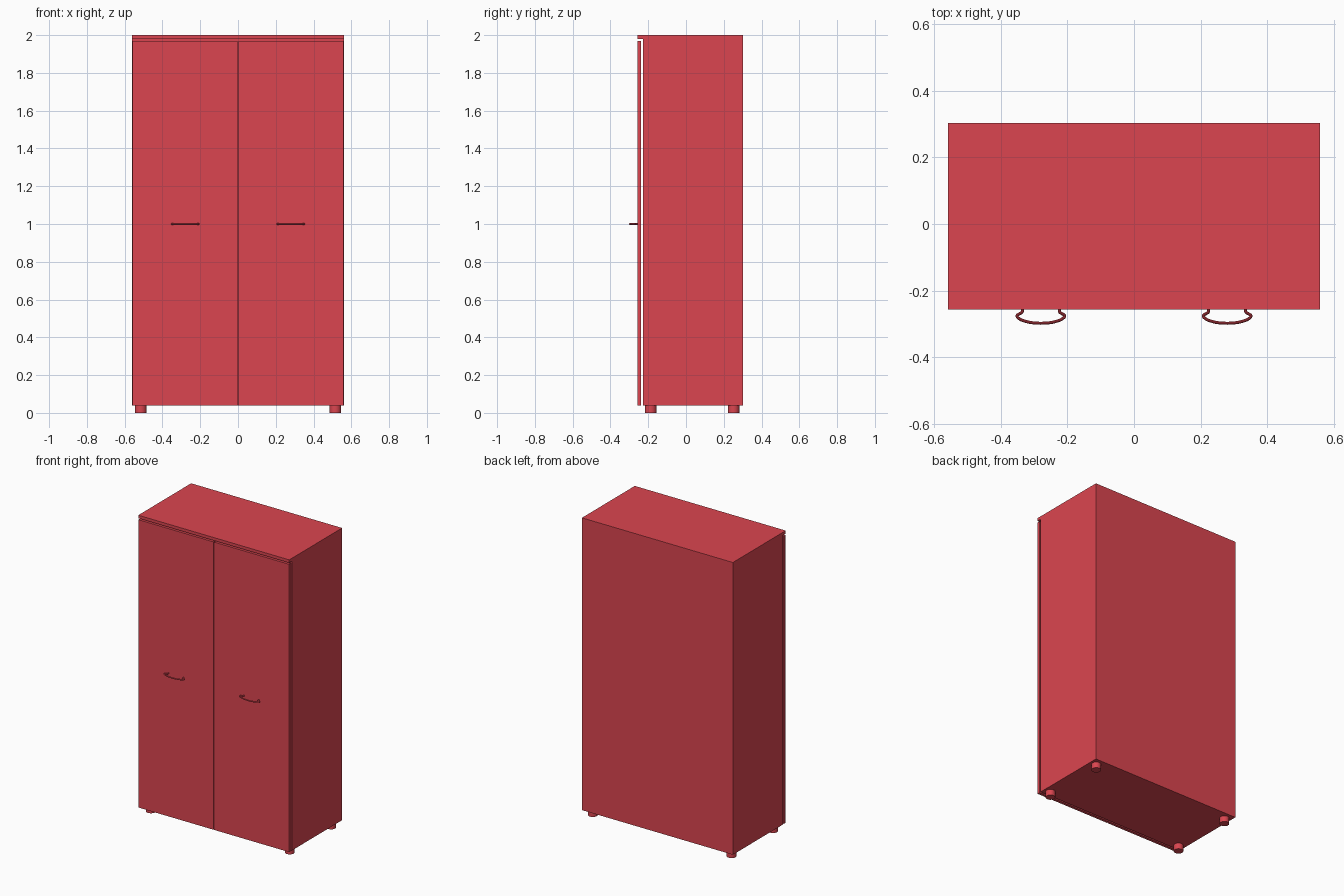
import bpy, bmesh

if "Cube" in bpy.data.objects:
    bpy.data.objects.remove(bpy.data.objects["Cube"])

red = bpy.data.materials.new("red_lacquer")
red.diffuse_color = (0.71, 0.06, 0.08, 1)
red.use_nodes = True
red.node_tree.nodes["Principled BSDF"].inputs["Base Color"].default_value = red.diffuse_color

W = 0.56                      # half width
FRONT, BACK = -0.257, 0.303   # front of top lip, back of carcass


def finish(name, bm):
    bmesh.ops.recalc_face_normals(bm, faces=bm.faces)
    mesh = bpy.data.meshes.new(name)
    bm.to_mesh(mesh)
    bm.free()
    obj = bpy.data.objects.new(name, mesh)
    bpy.context.collection.objects.link(obj)
    mesh.materials.append(red)
    return obj


def extrude_x(name, profile, x0, x1):
    """Extrude a (y, z) profile from x0 to x1."""
    bm = bmesh.new()
    face = bm.faces.new([bm.verts.new((x0, y, z)) for y, z in profile])
    ext = bmesh.ops.extrude_face_region(bm, geom=[face])
    verts = [v for v in ext["geom"] if isinstance(v, bmesh.types.BMVert)]
    bmesh.ops.translate(bm, verts=verts, vec=(x1 - x0, 0, 0))
    return finish(name, bm)


def smooth(obj):
    bpy.ops.object.select_all(action='DESELECT')
    obj.select_set(True)
    bpy.context.view_layer.objects.active = obj
    bpy.ops.object.shade_smooth_by_angle()


# Carcass with the top lip overhanging the doors
extrude_x("carcass", [(-0.228, 0.04), (BACK, 0.04), (BACK, 2.0),
                      (FRONT, 2.0), (FRONT, 1.98), (-0.228, 1.98)], -W, W)

# Half of the bow handle, from the door outwards to the centre (x, y)
half = [(0.056, -0.255), (0.056, -0.264), (0.064, -0.270), (0.0715, -0.276),
        (0.066, -0.284), (0.045, -0.293), (0.023, -0.2973)]
path = half + [(0, -0.2985)] + [(-x, y) for x, y in reversed(half)]

for side, s in (("left", -1), ("right", 1)):
    # Door
    x0, x1 = sorted((s * 0.003, s * (W - 0.001)))
    extrude_x(side + "_door", [(FRONT, 0.04), (-0.238, 0.04),
                               (-0.238, 1.97), (FRONT, 1.97)], x0, x1)

    # Handle
    curve = bpy.data.curves.new(side + "_handle", 'CURVE')
    curve.dimensions = '3D'
    curve.bevel_depth = 0.0045
    curve.bevel_resolution = 3
    curve.use_fill_caps = True
    curve.resolution_u = 6
    spline = curve.splines.new('BEZIER')
    spline.bezier_points.add(len(path) - 1)
    for p, (x, y) in zip(spline.bezier_points, path):
        p.co = (x, y, 0)
        p.handle_left_type = p.handle_right_type = 'AUTO'
    curve.materials.append(red)
    handle = bpy.data.objects.new(side + "_handle", curve)
    handle.location = (s * 0.28, 0, 1.0)
    bpy.context.collection.objects.link(handle)
    bpy.ops.object.select_all(action='DESELECT')
    handle.select_set(True)
    bpy.context.view_layer.objects.active = handle
    bpy.ops.object.convert(target='MESH')
    smooth(bpy.context.object)

    # Round feet
    for end, y in (("front", -0.187), ("back", 0.252)):
        bm = bmesh.new()
        bmesh.ops.create_cone(bm, cap_ends=True, segments=32, radius1=0.03,
                              radius2=0.03, depth=0.04)
        bmesh.ops.translate(bm, verts=bm.verts, vec=(s * 0.515, y, 0.02))
        smooth(finish(f"{end}_{side}_foot", bm))
